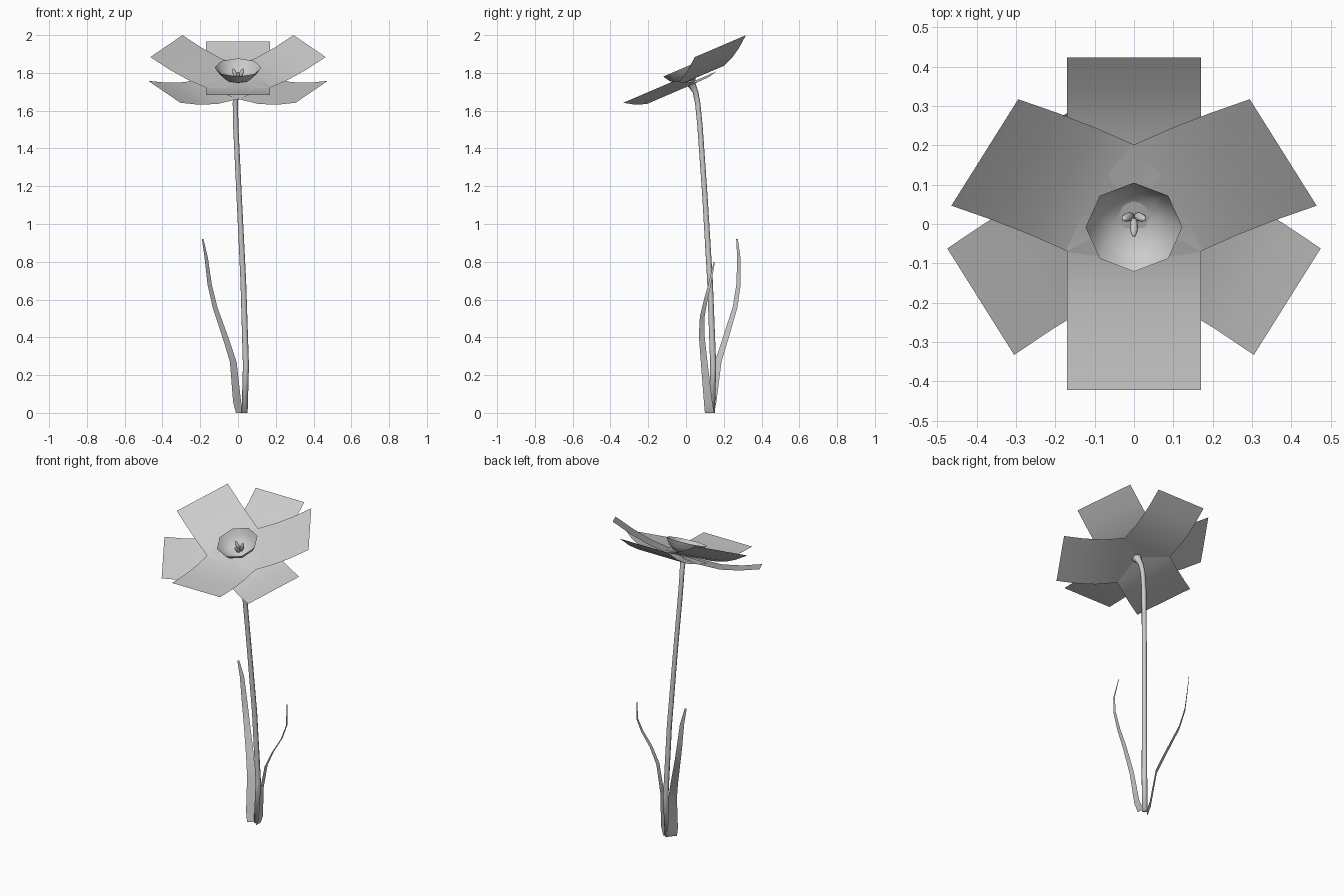
import bpy, bmesh, math
from mathutils import Matrix, Vector

if "Cube" in bpy.data.objects:
    bpy.data.objects.remove(bpy.data.objects["Cube"])

# flower head frame: tilted toward the front
HEAD = Matrix.Translation((0, 0.018, 1.768)) @ Matrix.Rotation(math.radians(23.2), 4, 'X')


def make(name, rows, matrix=Matrix(), closed=False, cap=False):
    """Skin a grid of point rows into a smooth mesh object."""
    n = len(rows[0])
    verts = [matrix @ Vector(p) for r in rows for p in r]
    faces = []
    for i in range(len(rows) - 1):
        for j in range(n if closed else n - 1):
            k = (j + 1) % n
            faces.append((i * n + j, i * n + k, (i + 1) * n + k, (i + 1) * n + j))
    if cap:
        faces.append(tuple(reversed(range(n))))
    mesh = bpy.data.meshes.new(name)
    mesh.from_pydata(verts, [], faces)
    for p in mesh.polygons:
        p.use_smooth = True
    ob = bpy.data.objects.new(name, mesh)
    bpy.context.collection.objects.link(ob)
    return ob


def petal(name, profile, angle):
    rows = [[(r, 0.17 * s, h) for s in (-1, 0, 1)] for r, h in profile]
    make(name, rows, HEAD @ Matrix.Rotation(math.radians(angle), 4, 'Z'))


def tube(name, path, radii, sides=8):
    pts = [Vector(p) for p in path]
    rows = []
    for i, p in enumerate(pts):
        d = (pts[min(i + 1, len(pts) - 1)] - pts[max(i - 1, 0)]).normalized()
        u = Vector((1, 0, 0))
        u = (u - d * u.dot(d)).normalized()
        v = d.cross(u)
        rows.append([p + radii[i] * (u * math.cos(a) + v * math.sin(a))
                     for a in (2 * math.pi * k / sides for k in range(sides))])
    make(name, rows, closed=True, cap=True)


def leaf(name, path, widths, across):
    across = Vector(across).normalized()
    rows = [[Vector(p) + across * (w * s / 2) for s in (-1, 1)]
            for p, w in zip(path, widths)]
    make(name, rows)


# petals: three upper, three lower
upper = [(0, -0.005), (0.1, -0.008), (0.21, 0.014), (0.32, 0.048), (0.438, 0.095)]
lower = [(0, -0.02), (0.1, -0.032), (0.227, -0.033), (0.34, -0.012), (0.45, 0.022)]
for i in range(3):
    petal(f"upper_petal_{i + 1}", upper, 30 + 120 * i)
    petal(f"lower_petal_{i + 1}", lower, 90 + 120 * i)

# octagonal cup in the middle
cup = [(0.025, -0.012), (0.07, 0.006), (0.1, 0.03), (0.123, 0.066)]
rows = [[(r * math.cos(k * math.pi / 4), r * math.sin(k * math.pi / 4), h) for k in range(8)]
        for r, h in cup]
make("cup", rows, HEAD, closed=True, cap=True)

# stamens
for i in range(3):
    a = math.radians(30 + 120 * i)
    bm = bmesh.new()
    m = (HEAD @ Matrix.Translation((0.018 * math.cos(a), 0.018 * math.sin(a), 0.022))
         @ Matrix.Rotation(a, 4, 'Z') @ Matrix.Rotation(0.4, 4, 'Y')
         @ Matrix.Diagonal((0.012, 0.01, 0.034, 1)))
    bmesh.ops.create_uvsphere(bm, u_segments=8, v_segments=6, radius=1, matrix=m)
    for f in bm.faces:
        f.smooth = True
    mesh = bpy.data.meshes.new(f"stamen_{i + 1}")
    bm.to_mesh(mesh)
    bm.free()
    bpy.context.collection.objects.link(bpy.data.objects.new(mesh.name, mesh))

# stem with a flared neck
tube("stem",
     [(0.035, 0.137, 0), (0.042, 0.144, 0.25), (0.028, 0.127, 0.7), (0.006, 0.1, 1.15),
      (-0.012, 0.074, 1.52), (-0.014, 0.062, 1.64), (-0.01, 0.05, 1.70),
      (-0.003, 0.032, 1.735), (0, 0.02, 1.757)],
     [0.016, 0.016, 0.015, 0.014, 0.014, 0.014, 0.015, 0.021, 0.034])

# leaves
leaf("left_leaf",
     [(0.01, 0.128, 0), (-0.005, 0.14, 0.06), (-0.025, 0.17, 0.27), (-0.06, 0.205, 0.38),
      (-0.122, 0.26, 0.56), (-0.15, 0.278, 0.68), (-0.168, 0.28, 0.82), (-0.187, 0.27, 0.92)],
     [0.06, 0.06, 0.05, 0.045, 0.036, 0.032, 0.025, 0.012], (0.7, 0.7, 0))
leaf("right_leaf",
     [(0.055, 0.125, 0), (0.077, 0.118, 0.05), (0.1, 0.098, 0.25), (0.14, 0.083, 0.41),
      (0.187, 0.086, 0.51), (0.235, 0.105, 0.6), (0.255, 0.125, 0.68), (0.24, 0.15, 0.80)],
     [0.05, 0.045, 0.036, 0.03, 0.025, 0.02, 0.015, 0.006], (0, 1, 0))
